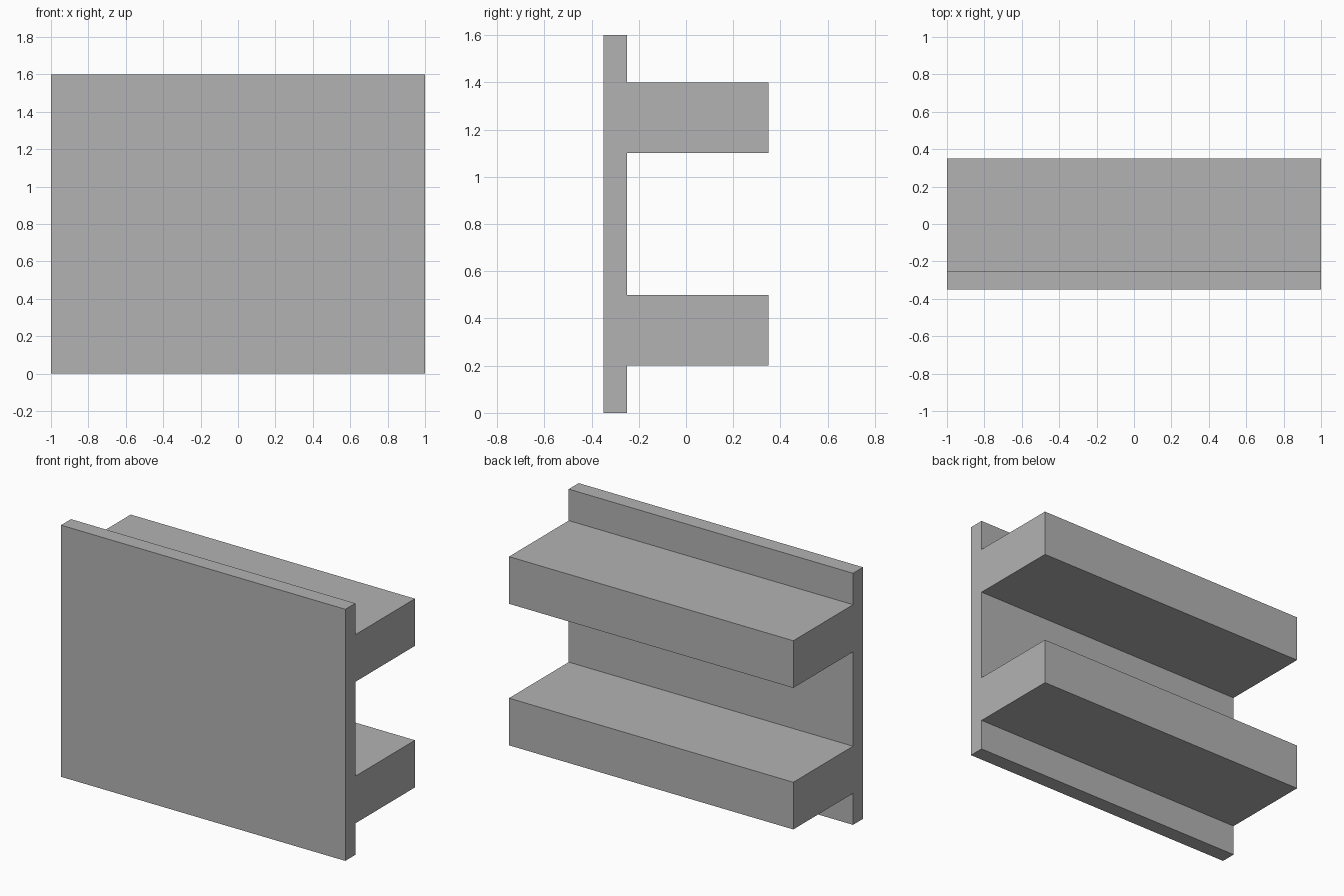
import bpy
import bmesh

cube = bpy.data.objects.get("Cube")
if cube:
    bpy.data.objects.remove(cube, do_unlink=True)

# Plain grey finish
GREY = (0.45, 0.45, 0.45, 1.0)
grey = bpy.data.materials.new("plain_grey")
grey.use_nodes = True
grey.diffuse_color = GREY
grey.node_tree.nodes["Principled BSDF"].inputs["Base Color"].default_value = GREY

# Panel and rail dimensions
LENGTH, HEIGHT = 2.0, 1.6
FRONT, PANEL_BACK, RAIL_BACK = -0.35, -0.25, 0.35
RAILS = [(0.2, 0.5), (1.1, 1.4)]  # bottom and top of each rail

# Side profile: a thin upright panel with two thick rails behind it
profile = [(FRONT, HEIGHT), (FRONT, 0), (PANEL_BACK, 0)]
for low, high in RAILS:
    profile += [(PANEL_BACK, low), (RAIL_BACK, low),
                (RAIL_BACK, high), (PANEL_BACK, high)]
profile.append((PANEL_BACK, HEIGHT))

# Extrude the profile along the full width
bm = bmesh.new()
end = bm.faces.new([bm.verts.new((-LENGTH / 2, y, z)) for y, z in profile])
extruded = bmesh.ops.extrude_face_region(bm, geom=[end], use_keep_orig=True)
moved = [v for v in extruded["geom"] if isinstance(v, bmesh.types.BMVert)]
bmesh.ops.translate(bm, verts=moved, vec=(LENGTH, 0, 0))
bmesh.ops.recalc_face_normals(bm, faces=bm.faces)

mesh = bpy.data.meshes.new("panel_with_rails")
bm.to_mesh(mesh)
bm.free()
mesh.materials.append(grey)
panel = bpy.data.objects.new("panel_with_rails", mesh)
bpy.context.collection.objects.link(panel)
